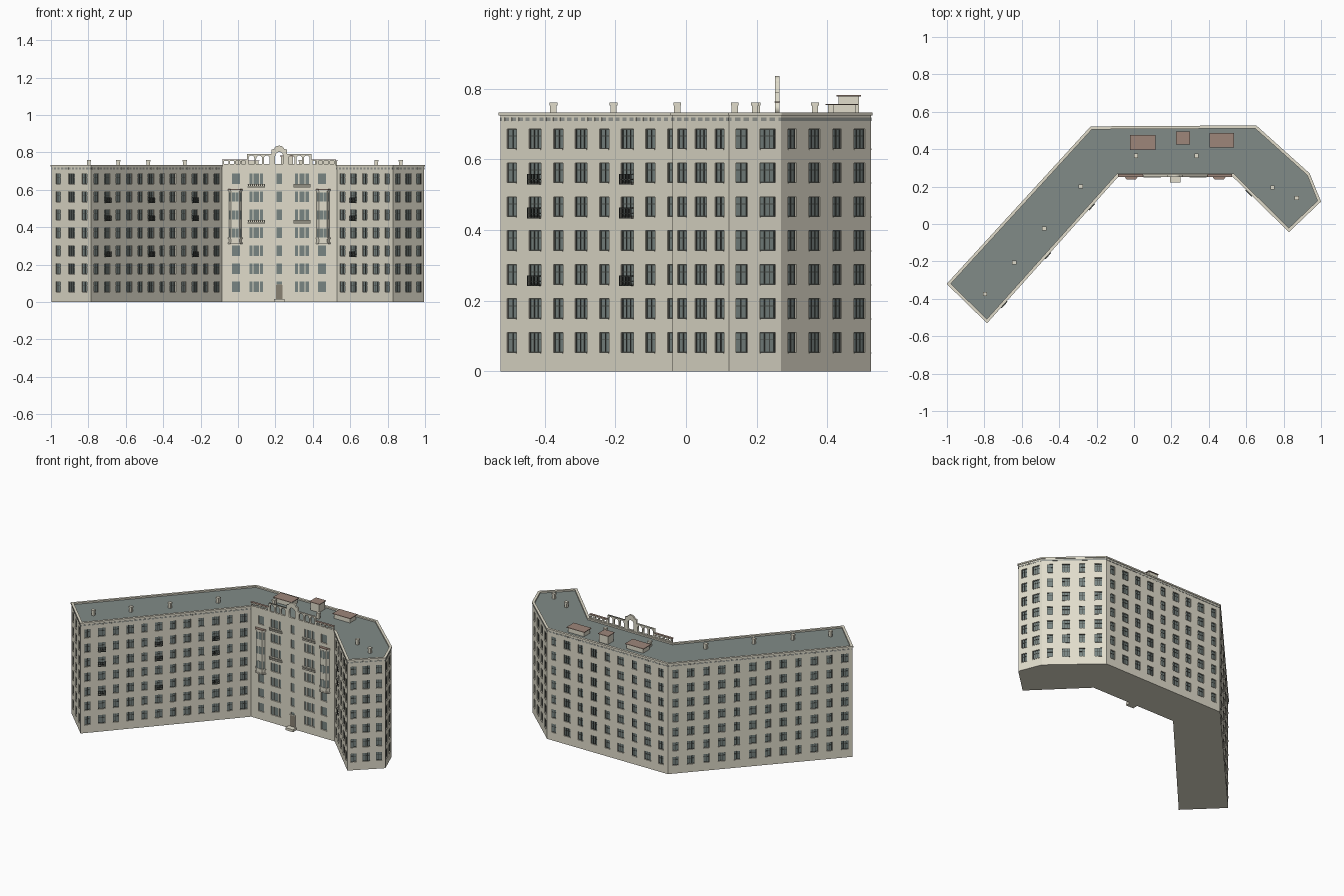
import bpy, bmesh, math
from mathutils import Vector

cube = bpy.data.objects.get("Cube")
if cube:
    bpy.data.objects.remove(cube, do_unlink=True)


def material(name, rgb):
    m = bpy.data.materials.new(name)
    m.use_nodes = True
    m.diffuse_color = (*rgb, 1)
    m.node_tree.nodes["Principled BSDF"].inputs["Base Color"].default_value = (*rgb, 1)
    return m


STONE = material("cream stone", (.75, .72, .60))
GLASS = material("grey glass", (.19, .235, .225))
DARK = material("dark frame", (.07, .078, .07))
ROOF = material("slate roof", (.22, .257, .243))
BROWN = material("brown cap", (.34, .24, .195))
FRIEZE = material("grey frieze", (.32, .335, .31))
DOOR = material("door wood", (.25, .22, .17))


class Side:
    """A vertical wall plane: u runs along it, d points outwards, z is up."""
    def __init__(self, p, q):
        self.p, q = Vector(p), Vector(q)
        self.length = (q - self.p).length
        self.dir = (q - self.p).normalized()
        self.out = Vector((self.dir.y, -self.dir.x))

    def at(self, u, d, z):
        v = self.p + self.dir * u + self.out * d
        return Vector((v.x, v.y, z))


class Part:
    """Collects geometry for one named object."""
    def __init__(self, name, *mats):
        self.name, self.mats, self.bm = name, mats, bmesh.new()

    def face(self, pts, mat=0):
        f = self.bm.faces.new([self.bm.verts.new(p) for p in pts])
        f.material_index = mat

    def prism(self, low, high, mat=0):
        self.face(low[::-1], mat)
        self.face(high, mat)
        for i in range(len(low)):
            j = (i + 1) % len(low)
            self.face([low[i], low[j], high[j], high[i]], mat)

    def box(self, s, u, d, z, mat=0):
        ring = [(u[0], d[1]), (u[1], d[1]), (u[1], d[0]), (u[0], d[0])]
        self.prism([s.at(a, b, z[0]) for a, b in ring], [s.at(a, b, z[1]) for a, b in ring], mat)

    def done(self):
        me = bpy.data.meshes.new(self.name)
        self.bm.to_mesh(me)
        self.bm.free()
        for m in self.mats:
            me.materials.append(m)
        ob = bpy.data.objects.new(self.name, me)
        bpy.context.collection.objects.link(ob)


def offset(poly, r):
    """Mitred outward offset of a counter-clockwise outline."""
    res = []
    for i, p in enumerate(poly):
        a, b = Side(poly[i - 1], p).out, Side(p, poly[(i + 1) % len(poly)]).out
        res.append(Vector(p) + (a + b) * (r / (1 + a.dot(b))))
    return res


def lift(poly, z):
    return [Vector((p[0], p[1], z)) for p in poly]


PLAN = [(-.996, -.32), (-.786, -.525), (-.085, .258), (.528, .258), (.828, -.038),
        (.995, .121), (.936, .268), (.652, .523), (-.23, .518)]
COUNTS = [3, 12, 0, 5, 3, 2, 4, 9, 12]
FRONT, LONG, WING, REAR = 2, 1, 3, 6
TOP, ROOF_Z, RECESS = .733, .724, .006
ROWS = [.082 + .096 * i for i in range(7)]
HALF = .028
MID = .22
sides = [Side(p, PLAN[(i + 1) % len(PLAN)]) for i, p in enumerate(PLAN)]
front = sides[FRONT]
X0 = PLAN[FRONT][0]
world = Side((0, 0), (1, 0))


def columns(i):
    """Centre and width of each window column on a side."""
    s, n = sides[i], COUNTS[i]
    if i == FRONT:
        return [(MID + o - X0, w) for o, w in
                ((-.23, .042), (-.122, .074), (0, .028), (.122, .074), (.23, .042))]
    return [((k + .5) * s.length / n, .046 if k % 2 else .036) for k in range(n)]


# Walls with recessed windows, their frames and sills
walls = Part("walls", STONE, GLASS)
frames = Part("window_frames", DARK, STONE)
sills = Part("window_sills", STONE)
for i, s in enumerate(sides):
    us, zs = [0], [0]
    for c, w in columns(i):
        us += [c - w / 2, c + w / 2]
    for z in ROWS:
        zs += [z - HALF, z + HALF]
    us.append(s.length)
    zs.append(ROOF_Z)
    for a in range(len(us) - 1):
        for b in range(len(zs) - 1):
            u0, u1, z0, z1 = us[a], us[a + 1], zs[b], zs[b + 1]
            ring = [(u0, z0), (u1, z0), (u1, z1), (u0, z1)]
            outer = [s.at(u, 0, z) for u, z in ring]
            if not (a % 2 and b % 2):
                walls.face(outer)
                continue
            inner = [s.at(u, -RECESS, z) for u, z in ring]
            walls.face(inner, 1)
            for k in range(4):
                j = (k + 1) % 4
                walls.face([outer[k], outer[j], inner[j], inner[k]])
            sills.box(s, (u0, u1), (0, .002), (z0 - .003, z0))
            w, t, dep = u1 - u0, .0025, (-RECESS, -RECESS + .002)
            if i == FRONT:
                if w > .06:
                    for f in (.27, .73):
                        frames.box(s, (u0 + w * f - .003, u0 + w * f + .003), (-RECESS, 0), (z0, z1), 1)
                continue
            # Perimeter, mullions and transom
            panes = 3 if w > .04 else 2
            for k in range(panes + 1):
                x = u0 + (w - t) * k / panes
                frames.box(s, (x, x + t), dep, (z0, z1))
            for f in (0, .64, 1):
                z = z0 + (z1 - z0 - t) * f
                frames.box(s, (u0, u1), dep, (z, z + t))
walls.face(lift(PLAN, 0)[::-1])
for part in (walls, frames, sills):
    part.done()

# Flat roof and the parapet rim around it
roof = Part("roof", ROOF)
roof.face(lift(PLAN, ROOF_Z))
roof.done()
cornice = Part("cornice", STONE)
out, inn = offset(PLAN, .004), offset(PLAN, -.012)
for i in range(len(PLAN)):
    j = (i + 1) % len(PLAN)
    ring = [out[i], out[j], inn[j], inn[i]]
    cornice.prism(lift(ring, ROOF_Z), lift(ring, TOP))
cornice.done()

# Grey frieze below the rim, with small blocks
frieze = Part("frieze", FRIEZE, STONE)
for i, s in enumerate(sides):
    if i == FRONT:
        continue
    frieze.box(s, (0, s.length), (0, .001), (.709, .718))
    n = int(s.length / .026)
    if i != REAR:
        for k in range(n):
            u = (k + .5) * s.length / n
            frieze.box(s, (u - .005, u + .005), (0, .002), (.709, .718), 1)
frieze.done()

# Small iron balconies
iron = Part("iron_balconies", DARK)
for i, picks in ((LONG, (1, 5, 9)), (WING, (1,))):
    s = sides[i]
    for k in picks:
        c = columns(i)[k][0]
        for r in (2, 4, 5):
            z = ROWS[r] - HALF
            a, b, d = c - .023, c + .023, .009
            iron.box(s, (a, b), (0, d), (z - .005, z - .002))
            for h in (.008, .023):
                iron.box(s, (a, b), (d - .002, d), (z + h, z + h + .002))
                for e in (a, b - .002):
                    iron.box(s, (e, e + .002), (0, d), (z + h, z + h + .002))
            for n in range(9):
                u = a + (b - a - .002) * n / 8
                iron.box(s, (u, u + .002), (d - .002, d), (z - .002, z + .023))
iron.done()

# Bay windows on the entrance front
bays = Part("bay_windows", STONE, GLASS, BROWN)
for sign in (-1, 1):
    c = MID + .235 * sign - X0
    shape = [(-.034, 0), (-.022, .017), (.022, .017), (.034, 0)]

    def ring(z, grow=1):
        return [front.at(c + u * grow, d * grow, z) for u, d in shape]

    bays.prism(ring(.318), ring(.6))
    for z0, z1, m in ((.31, .318, 0), (.338, .345, 0), (.594, .6, 0), (.6, .605, 2)):
        bays.prism(ring(z0, 1.15), ring(z1, 1.15), m)
    for z in ROWS[3:6]:
        bays.box(front, (c - .018, c + .018), (.017, .018), (z - HALF + .004, z + HALF - .004), 1)
        bays.box(front, (c - .0015, c + .0015), (.017, .02), (z - HALF, z + HALF))
    pts = ring(0)
    for a, b in ((0, 1), (2, 3)):
        flank = Side(pts[a].xy, pts[b].xy)
        for z in ROWS[3:6]:
            bays.box(flank, (.005, flank.length - .004), (0, .001), (z - HALF + .004, z + HALF - .004), 1)
bays.done()

# Stone balconies with balusters
stone = Part("stone_balconies", STONE)
for sign in (-1, 1):
    for z in (ROWS[4] - HALF, ROWS[6] - HALF):
        c = MID + .122 * sign - X0
        stone.box(front, (c - .046, c + .046), (0, .01), (z - .018, z - .013))
        stone.box(front, (c - .046, c + .046), (.005, .01), (z - .003, z + .001))
        for n in range(9):
            u = c - .043 + n * .01075
            stone.box(front, (u - .0025, u + .0025), (.006, .009), (z - .013, z - .003))
stone.done()

# Entrance
entry = Part("entrance", STONE, DOOR)
c = MID - X0
entry.box(front, (c - .028, c + .028), (0, .037), (0, .016))
entry.box(front, (c - .017, c + .017), (0, .003), (.016, .09), 1)
for e in (-.021, .017):
    entry.box(front, (c + e, c + e + .004), (0, .005), (.016, .09))
entry.box(front, (c - .021, c + .021), (0, .006), (.09, .095))
entry.done()

# Arcaded crest: an outline with arched openings, extruded
curve = bpy.data.curves.new("crest_outline", "CURVE")
curve.dimensions, curve.fill_mode, curve.extrude = "2D", "BOTH", .006


def loop(pts):
    sp = curve.splines.new("POLY")
    sp.points.add(len(pts) - 1)
    for p, (x, z) in zip(sp.points, pts):
        p.co = (x, z, 0, 1)
    sp.use_cyclic_u = True


def arch(x, w, z0, z1):
    r = w / 2
    loop([(x - r, z0), (x + r, z0)] + [(x + r * math.cos(t * math.pi / 8),
         z1 - r + r * math.sin(t * math.pi / 8)) for t in range(9)])


half = [(.302, .728), (.302, .76), (.172, .76), (.172, .79), (.042, .79), (.042, .815), (.026, .818)]
crown = [(.026 * math.cos(t * math.pi / 8), .818 + .018 * math.sin(t * math.pi / 8)) for t in range(1, 8)]
loop([(MID + x, z) for x, z in half + crown + [(-x, z) for x, z in half[::-1]]])
arch(MID, .042, .737, .802)
for sign in (-1, 1):
    for k in range(3):
        arch(MID + sign * (.066 + .041 * k), .031, .737, .783)
    for k in range(4):
        x = MID + sign * (.19 + .031 * k)
        loop([(x - .011, .739), (x + .011, .739), (x + .011, .753), (x - .011, .753)])
helper = bpy.data.objects.new("crest_helper", curve)
helper.rotation_euler.x = math.pi / 2
bpy.context.collection.objects.link(helper)
bpy.context.view_layer.update()
mesh = bpy.data.meshes.new_from_object(helper.evaluated_get(bpy.context.evaluated_depsgraph_get()))
mesh.transform(helper.matrix_world)
bpy.data.objects.remove(helper, do_unlink=True)
mesh.materials.clear()
mesh.materials.append(STONE)
crest = bpy.data.objects.new("arcaded_crest", mesh)
crest.location.y = PLAN[FRONT][1]
bpy.context.collection.objects.link(crest)

# Brown coping on the low ends of the crest
coping = Part("crest_coping", BROWN)
for u in ((0, .133), (.477, .608)):
    coping.box(front, u, (-.008, .008), (.76, .763))
coping.done()

# Rooftop huts with brown caps (d is -y on the world side)
huts = Part("roof_huts", STONE, BROWN)
for x, y, w, dep, z in ((.047, .435, .135, .08, .757), (.262, .46, .075, .07, .782), (.47, .448, .13, .076, .757)):
    for grow, z0, z1, m in ((-.006, ROOF_Z, z - .004, 0), (0, z - .004, z, 1)):
        huts.box(world, (x - w / 2 - grow, x + w / 2 + grow),
                 (-y - dep / 2 - grow, -y + dep / 2 + grow), (z0, z1), m)
huts.done()

# Chimneys
chimneys = Part("chimneys", STONE)
for x, y in ((-.797, -.375), (-.64, -.205), (-.48, -.025), (-.285, .2),
             (.01, .365), (.335, .365), (.74, .195), (.87, .138)):
    for r, z0, z1 in ((.009, ROOF_Z, .752), (.011, .752, .76)):
        chimneys.box(world, (x - r, x + r), (-y - r, -y + r), (z0, z1))
chimneys.done()
